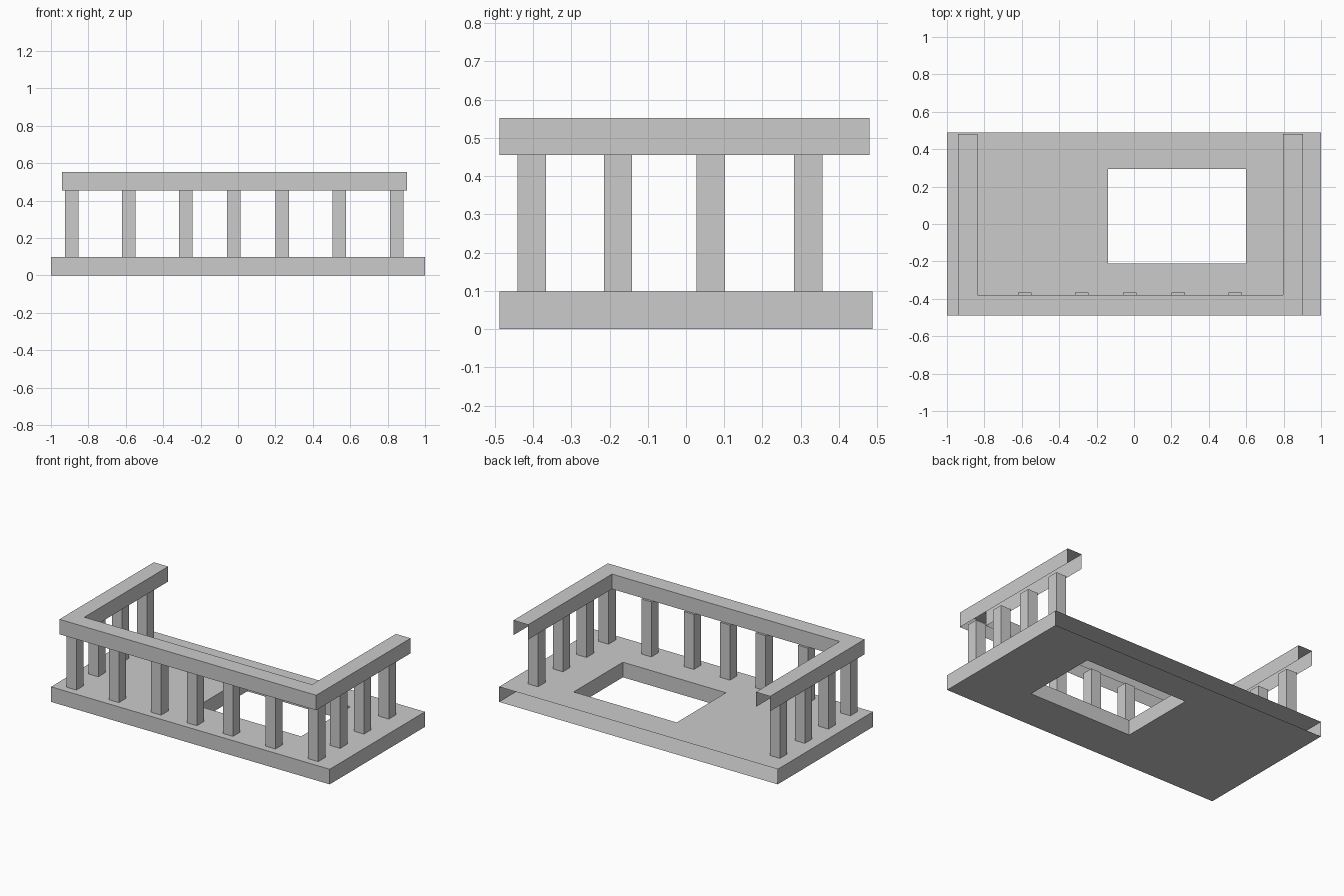
import bpy
import bmesh

cube = bpy.data.objects.get("Cube")
if cube:
    bpy.data.objects.remove(cube, do_unlink=True)

# Single grey material
grey = bpy.data.materials.new("light grey")
grey.use_nodes = True
colour = (0.6, 0.6, 0.6, 1)
grey.diffuse_color = colour
grey.node_tree.nodes["Principled BSDF"].inputs["Base Color"].default_value = colour


def finish(name, bm):
    mesh = bpy.data.meshes.new(name)
    bm.to_mesh(mesh)
    bm.free()
    mesh.materials.append(grey)
    obj = bpy.data.objects.new(name, mesh)
    bpy.context.collection.objects.link(obj)
    return obj


def ring(bm, points, z):
    return [bm.verts.new((x, y, z)) for x, y in points]


def rectangle(x0, x1, y0, y1):
    return [(x0, y0), (x1, y0), (x1, y1), (x0, y1)]


# Platform: a slab with a stair opening, left open along its back edge
bm = bmesh.new()
outer = rectangle(-1, 1, -0.488, 0.488)
hole = rectangle(-0.14, 0.6, -0.21, 0.295)
low_out, top_out = ring(bm, outer, 0), ring(bm, outer, 0.098)
low_in, top_in = ring(bm, hole, 0), ring(bm, hole, 0.098)
for i in range(4):
    j = (i + 1) % 4
    bm.faces.new((top_out[i], top_out[j], top_in[j], top_in[i]))
    bm.faces.new((low_out[j], low_out[i], low_in[i], low_in[j]))
    bm.faces.new((low_in[j], low_in[i], top_in[i], top_in[j]))
    if i != 2:
        bm.faces.new((low_out[i], low_out[j], top_out[j], top_out[i]))
# Merge the flat quads around the opening
bmesh.ops.dissolve_limit(bm, angle_limit=0.01, verts=bm.verts, edges=bm.edges)
finish("platform", bm)

# Handrail: hollow U-shaped channel, open underneath and at both ends
bm = bmesh.new()
outside = [(-0.94, 0.48), (-0.94, -0.488), (0.903, -0.488), (0.903, 0.48)]
inside = [(-0.837, 0.48), (-0.837, -0.38), (0.797, -0.38), (0.797, 0.48)]
low_out, top_out = ring(bm, outside, 0.455), ring(bm, outside, 0.552)
low_in, top_in = ring(bm, inside, 0.455), ring(bm, inside, 0.552)
for i in range(3):
    j = i + 1
    bm.faces.new((low_out[i], low_out[j], top_out[j], top_out[i]))
    bm.faces.new((low_in[j], low_in[i], top_in[i], top_in[j]))
    bm.faces.new((top_out[i], top_out[j], top_in[j], top_in[i]))
finish("handrail", bm)


def baluster(name, x, y):
    bm = bmesh.new()
    foot = rectangle(x - 0.036, x + 0.036, y - 0.037, y + 0.037)
    low, top = ring(bm, foot, 0.098), ring(bm, foot, 0.455)
    for i in range(4):
        j = (i + 1) % 4
        bm.faces.new((low[i], low[j], top[j], top[i]))
    bm.faces.new(top)
    finish(name, bm)


# Balusters along the front and both sides
for n, x in enumerate((-0.888, -0.583, -0.279, -0.023, 0.236, 0.541, 0.848)):
    baluster(f"front_baluster_{n + 1}", x, -0.403)
for side, x in (("right", -0.888), ("left", 0.848)):
    for n, y in enumerate((-0.178, 0.065, 0.32)):
        baluster(f"{side}_baluster_{n + 1}", x, y)
